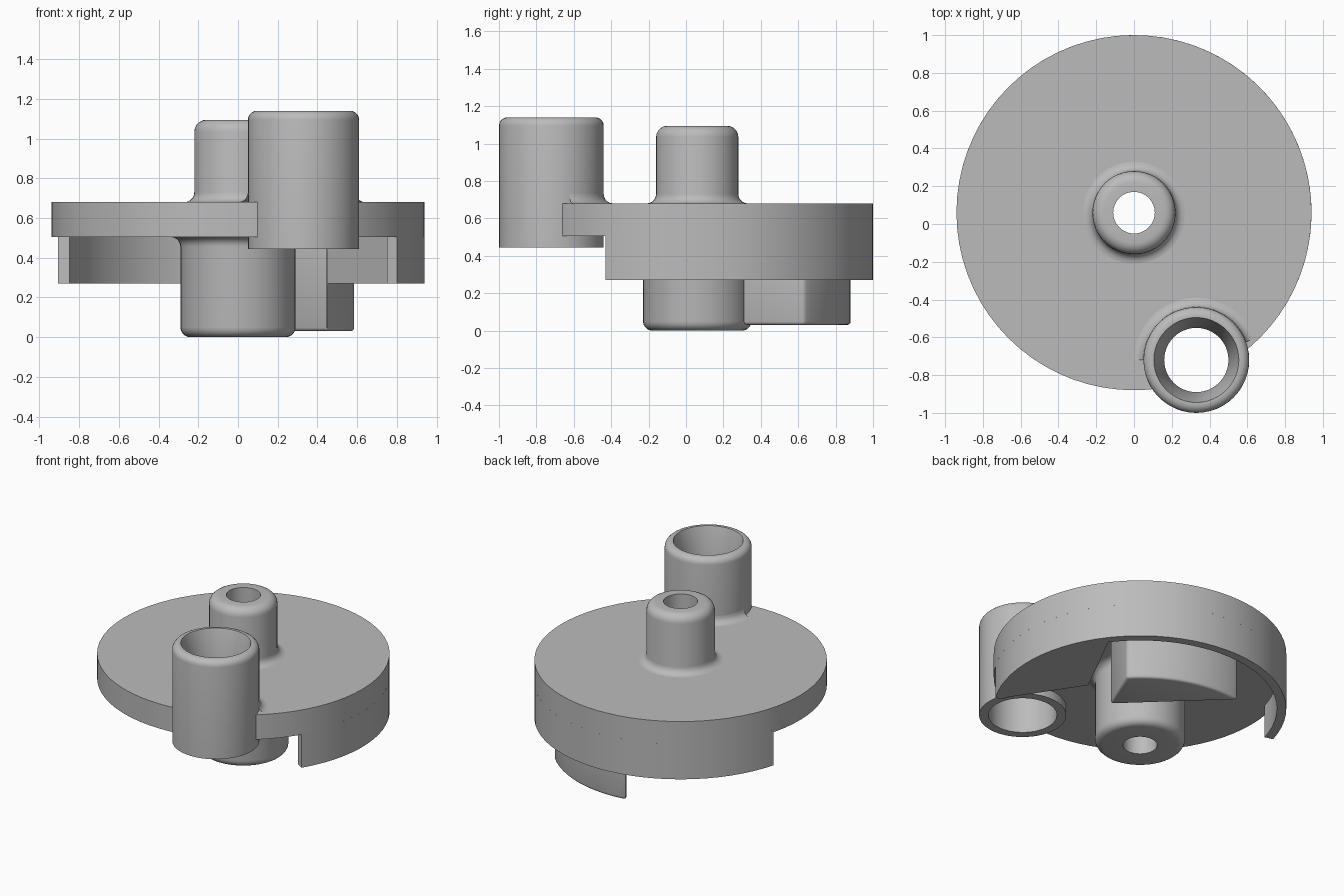
import bpy, bmesh
from math import sin, cos, pi, radians
from mathutils import Vector

cube = bpy.data.objects.get("Cube")
if cube:
    bpy.data.objects.remove(cube, do_unlink=True)

grey = bpy.data.materials.new("plain grey")
grey.use_nodes = True
grey.diffuse_color = (0.5, 0.5, 0.5, 1)
grey.node_tree.nodes["Principled BSDF"].inputs["Base Color"].default_value = (0.5, 0.5, 0.5, 1)

CY = 0.06          # disc axis lies at (0, CY)
R, R_IN = 0.94, 0.88


def finish(name, bm, loc):
    bmesh.ops.recalc_face_normals(bm, faces=bm.faces)
    mesh = bpy.data.meshes.new(name)
    bm.to_mesh(mesh)
    bm.free()
    obj = bpy.data.objects.new(name, mesh)
    bpy.context.collection.objects.link(obj)
    obj.location = loc
    mesh.materials.append(grey)
    bpy.ops.object.select_all(action="DESELECT")
    obj.select_set(True)
    bpy.context.view_layer.objects.active = obj
    return obj


def smooth(obj):
    bpy.ops.object.shade_smooth_by_angle(angle=radians(35))
    return obj


def corner(r, z, rad, start, steps=5):
    """Quarter arc in the (r, z) plane around a centre, starting at an angle."""
    return [(r + rad * cos(radians(start + 90 * i / steps)),
             z + rad * sin(radians(start + 90 * i / steps))) for i in range(steps + 1)]


def lathe(name, profile, loc, segments=48):
    """Spin a closed (r, z) profile around the vertical axis."""
    bm = bmesh.new()
    rings = [[bm.verts.new((r * cos(2 * pi * i / segments), r * sin(2 * pi * i / segments), z))
              for r, z in profile] for i in range(segments)]
    n = len(profile)
    for i in range(segments):
        a, b = rings[i], rings[(i + 1) % segments]
        for j in range(n):
            k = (j + 1) % n
            bm.faces.new((a[j], b[j], b[k], a[k]))
    return smooth(finish(name, bm, loc))


def prism(name, points, z0, z1):
    bm = bmesh.new()
    face = bm.faces.new([bm.verts.new((x, y, z0)) for x, y in points])
    top = bmesh.ops.extrude_face_region(bm, geom=[face])["geom"]
    bmesh.ops.translate(bm, vec=(0, 0, z1 - z0),
                        verts=[v for v in top if isinstance(v, bmesh.types.BMVert)])
    return finish(name, bm, (0, CY, 0))


def arc(r, a0, a1, steps=40):
    return [(r * cos(radians(a0 + (a1 - a0) * i / steps)),
             r * sin(radians(a0 + (a1 - a0) * i / steps))) for i in range(steps + 1)]


def bevel(obj, width):
    mod = obj.modifiers.new("soft edge", "BEVEL")
    mod.width, mod.segments = width, 3
    mod.limit_method, mod.angle_limit = "ANGLE", radians(50)
    bpy.ops.object.modifier_apply(modifier=mod.name)


def drill(obj, x, y, radius):
    bpy.ops.mesh.primitive_cylinder_add(vertices=48, radius=radius, depth=3, location=(x, y, 0.6))
    cutter = bpy.context.object
    cutter.hide_render = True
    bpy.context.view_layer.objects.active = obj
    mod = obj.modifiers.new("hole", "BOOLEAN")
    mod.operation, mod.object, mod.solver = "DIFFERENCE", cutter, "EXACT"
    bpy.ops.object.modifier_apply(modifier=mod.name)
    bpy.data.objects.remove(cutter, do_unlink=True)


TX, TY = 0.33, -0.72

# Main disc, open where the two bores pass
disc = prism("disc", arc(R, 0, 360, 72)[:-1], 0.505, 0.68)
drill(disc, 0, CY, 0.16)
drill(disc, TX, TY, 0.25)
bpy.ops.object.select_all(action="DESELECT")
disc.select_set(True)
smooth(disc)

# Skirt hanging from the rear part of the rim
skirt = prism("skirt", arc(R, -31.5, 164.5) + arc(R_IN, 164.5, -31.5), 0.27, 0.52)
smooth(skirt)

# Solid wedge behind the skirt on one side
wedge = prism("wedge", arc(0.91, -31.5, 37.5, 16) + [(0.45, 0.02)], 0.27, 0.52)
smooth(wedge)

# Segment-shaped tooth under the disc
tooth = prism("tooth", arc(0.82, 44, 100, 16) + [(0.45, 0.24)], 0.03, 0.53)
bevel(tooth, 0.018)
smooth(tooth)

# Central post above and hub below, with a through bore
axle = [(0.11, 0.0)] + corner(0.24, 0.05, 0.05, -90)
axle += corner(0.34, 0.455, 0.05, 180)[::-1][::-1][:1]
axle += [(0.34 - 0.05 * cos(t * pi / 10), 0.455 + 0.05 * sin(t * pi / 10)) for t in range(1, 6)]
axle += [(0.34, 0.6), (0.27, 0.6)]
axle += [(0.27 - 0.05 * sin(t * pi / 10), 0.73 - 0.05 * cos(t * pi / 10)) for t in range(6)]
axle += corner(0.16, 1.035, 0.06, 0) + [(0.11, 1.095)]
lathe("post_and_hub", axle, (0, CY, 0))

# Offset tube with countersunk mouth and wider lower bore
tube = [(0.22, 0.445), (0.28, 0.445)] + corner(0.235, 1.095, 0.045, 0)
tube += [(0.225, 1.14), (0.2, 1.05), (0.17, 0.85), (0.17, 0.76), (0.22, 0.72)]
lathe("offset_tube", tube, (TX, TY, 0))

# Fillet where the tube meets the disc top, kept to the disc's area
bm = bmesh.new()
axis = Vector((TX, TY - CY))
steps = 5
rows = []
for i in range(49):
    a = radians(20 + 160 * i / 48)
    reach = 0.05
    while reach > 0.002 and (axis + Vector((cos(a), sin(a))) * (0.28 + reach)).length > R:
        reach -= 0.004
    rows.append([bm.verts.new((cos(a) * (0.28 + reach * (1 - sin(t))),
                               sin(a) * (0.28 + reach * (1 - sin(t))),
                               0.68 + 0.05 * (1 - cos(t))))
                 for t in [j * pi / 2 / steps for j in range(steps + 1)]])
for p, q in zip(rows, rows[1:]):
    for j in range(steps):
        bm.faces.new((p[j], q[j], q[j + 1], p[j + 1]))
smooth(finish("tube_fillet", bm, (TX, TY, 0)))
